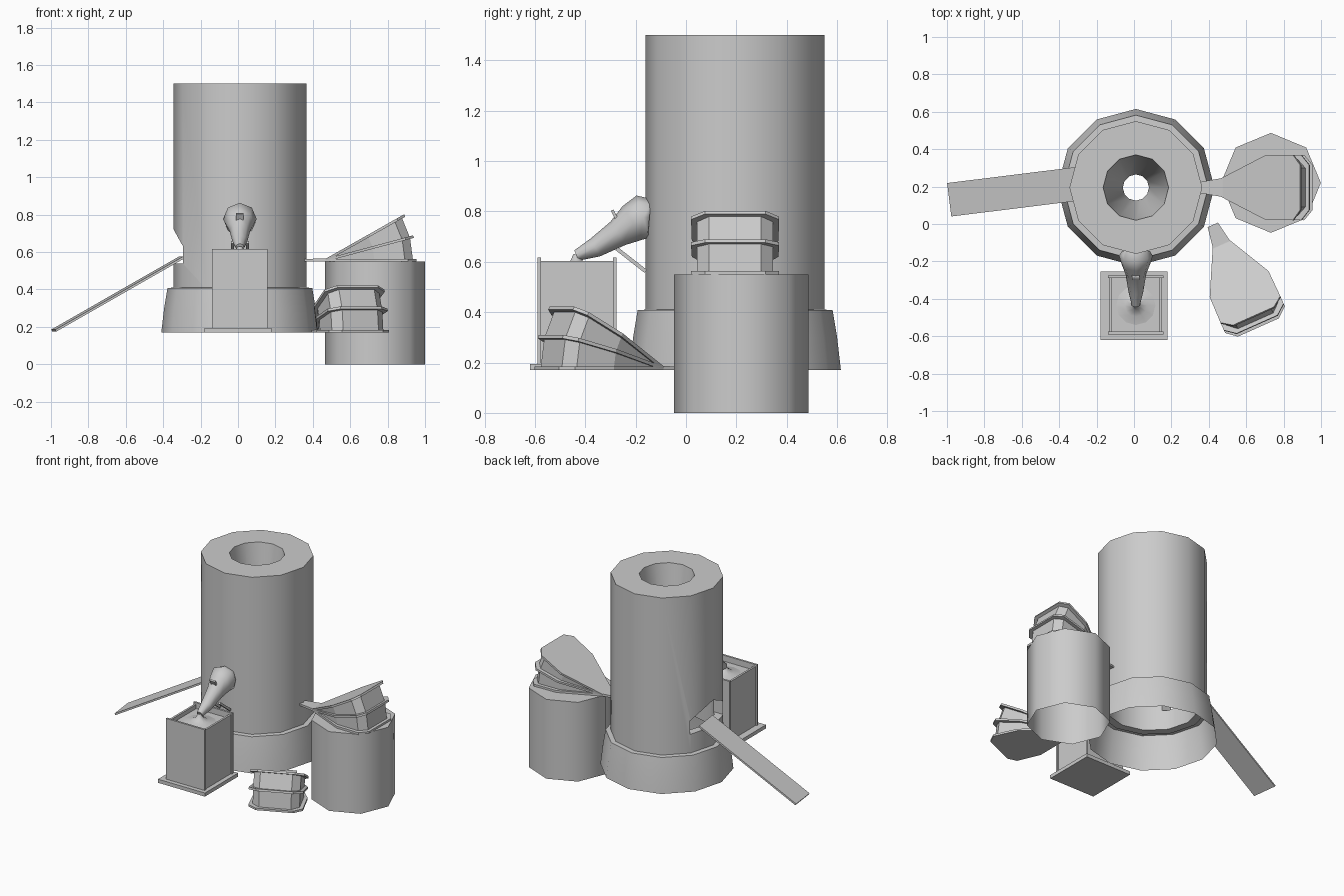
import bpy, bmesh
from math import sin, cos, pi, radians
from mathutils import Vector, Matrix

if "Cube" in bpy.data.objects:
    bpy.data.objects.remove(bpy.data.objects["Cube"])


def finish(name, bm, smooth=None):
    bmesh.ops.recalc_face_normals(bm, faces=bm.faces)
    me = bpy.data.meshes.new(name)
    bm.to_mesh(me)
    bm.free()
    ob = bpy.data.objects.new(name, me)
    bpy.context.collection.objects.link(ob)
    if smooth:
        bpy.ops.object.select_all(action='DESELECT')
        ob.select_set(True)
        bpy.context.view_layer.objects.active = ob
        bpy.ops.object.shade_smooth_by_angle(angle=radians(smooth))
    return ob


def loft(name, rings, caps=(True, True), loop=False, smooth=None):
    """Skin a list of equal-length point rings."""
    bm = bmesh.new()
    vs = [[bm.verts.new(p) for p in r] for r in rings]
    n = len(vs[0])
    pairs = list(zip(vs, vs[1:])) + ([(vs[-1], vs[0])] if loop else [])
    for a, b in pairs:
        for i in range(n):
            j = (i + 1) % n
            bm.faces.new((a[i], a[j], b[j], b[i]))
    if caps[0]:
        bm.faces.new(vs[0])
    if caps[1]:
        bm.faces.new(vs[-1])
    return finish(name, bm, smooth)


def lathe(name, center, profile, n, **kw):
    cx, cy = center
    return loft(name, [[(cx + r * cos(2 * pi * i / n), cy + r * sin(2 * pi * i / n), z)
                        for i in range(n)] for r, z in profile], **kw)


def box(name, lo, hi):
    bm = bmesh.new()
    lo, hi = Vector(lo), Vector(hi)
    bmesh.ops.create_cube(bm, size=1, matrix=Matrix.Translation((lo + hi) / 2)
                          @ Matrix.Diagonal((*(hi - lo), 1)))
    return finish(name, bm)


def beam(name, a, b, width, thick):
    a, b = Vector(a), Vector(b)
    d = (b - a).normalized()
    side = d.cross(Vector((0, 0, 1))).normalized()
    up = side.cross(d)
    s, u = side * width / 2, up * thick / 2
    return loft(name, [[p + s + u, p - s + u, p - s - u, p + s - u] for p in (a, b)])


# Furnace stack: thick wall, tapering flue, hollow hearth
C = (0.01, 0.195)
stack = lathe("furnace_stack", C, [(.355, .40), (.355, 1.5), (.175, 1.5), (.07, .78),
                                   (.30, .74), (.30, .40)], 12, caps=(False, False), loop=True)

# Gabled tap opening on the left side
gable = [(.015, .54), (.375, .54), (.375, .635), (.195, .722), (.015, .635)]
cutter = loft("opening_cutter", [[(x, y, z) for y, z in gable] for x in (-.6, -.1)])
cutter.hide_render = True
mod = stack.modifiers.new("opening", 'BOOLEAN')
mod.operation, mod.solver, mod.object = 'DIFFERENCE', 'EXACT', cutter
bpy.ops.object.select_all(action='DESELECT')
bpy.context.view_layer.objects.active = stack
stack.select_set(True)
bpy.ops.object.modifier_apply(modifier=mod.name)
bpy.data.objects.remove(cutter)
bpy.ops.object.shade_smooth_by_angle(angle=radians(35))

# Flared footing and sloping chute
lathe("furnace_footing", C, [(.42, .17), (.405, .30), (.387, .408), (.355, .41)], 12,
      caps=(False, False), smooth=35)
beam("chute", (-.985, .13, .18), (-.30, .215, .572), .18, .012)

# Pouring spout: octagonal rings swept along a drooping path
path = [(-.145, .775, .075), (-.17, .777, .09), (-.21, .755, .078),
        (-.27, .713, .055), (-.36, .657, .04), (-.435, .625, .022)]
rings = []
for k, (y, z, r) in enumerate(path):
    p, q = path[max(k - 1, 0)], path[min(k + 1, len(path) - 1)]
    t = Vector((0, q[0] - p[0], q[1] - p[1])).normalized()
    up = Vector((1, 0, 0)).cross(t)
    rings.append([Vector((.01, y, z)) + Vector((r * cos(a), 0, 0)) + up * r * sin(a)
                  for a in (2 * pi * i / 8 for i in range(8))])
loft("spout", rings, smooth=60)
beam("spout_peg", (.01, -.265, .75), (.01, -.293, .805), .04, .012)
for s in (-1, 1):
    beam("spout_brace", (.01 + s * .04, -.275, .652), (.01 + s * .04, -.16, .562), .015, .015)

# Casting box with tray, four walls and a heaped filling
box("box_tray", (-.18, -.62, .17), (.18, -.255, .195))
for y in (-.59, -.29):
    box("box_end_wall", (-.14, y, .19), (.157, y + .014, .616))
for x in (-.132, .135):
    box("box_side_wall", (x, -.58, .19), (x + .014, -.285, .604))
box("box_filling", (-.125, -.58, .20), (.142, -.285, .575))
lathe("filling_heap", (.01, -.435), [(.11, .574), (.06, .584), (.025, .602), (.012, .63)], 12,
      caps=(False, True), smooth=40)

# Barrel stand
lathe("barrel_stand", (.732, .22), [(.267, 0), (.267, .55)], 8, caps=(False, True), smooth=50)

# Bellows: three hinged boards, leather between, flat nozzle
half = [(0, .05), (.27, .172), (.44, .175), (.485, .12)]
outline = half + [(u, -v) for u, v in reversed(half)]


def bellows(name, hinge, heading):
    base = Matrix.Translation(hinge) @ Matrix.Rotation(radians(heading), 4, 'Z')

    def tilt(deg):
        return base @ Matrix.Translation((0, 0, .006)) @ Matrix.Rotation(-radians(deg), 4, 'Y')

    for part, deg in (("bottom", 0), ("middle", 15), ("top", 29.5)):
        loft(f"{name}_{part}_board",
             [[tilt(deg) @ Vector((u, v, z)) for u, v in outline] for z in (-.006, .008)])
    loft(name + "_leather", [[tilt(deg) @ Vector((u * .96, v * .86, 0)) for u, v in outline]
                             for deg in (0, 15, 29.5)])
    loft(name + "_nozzle", [[base @ Vector(p) for p in
                             ((u, -w, 0), (u, w, 0), (u, w, h), (u, -w, h))]
                            for u, w, h in ((-.115, .03, .013), (0, .05, .016), (.06, .06, .03))])


bellows("upper_bellows", (.47, .195, .55), 0)
bellows("lower_bellows", (.468, -.11, .17), -66)
